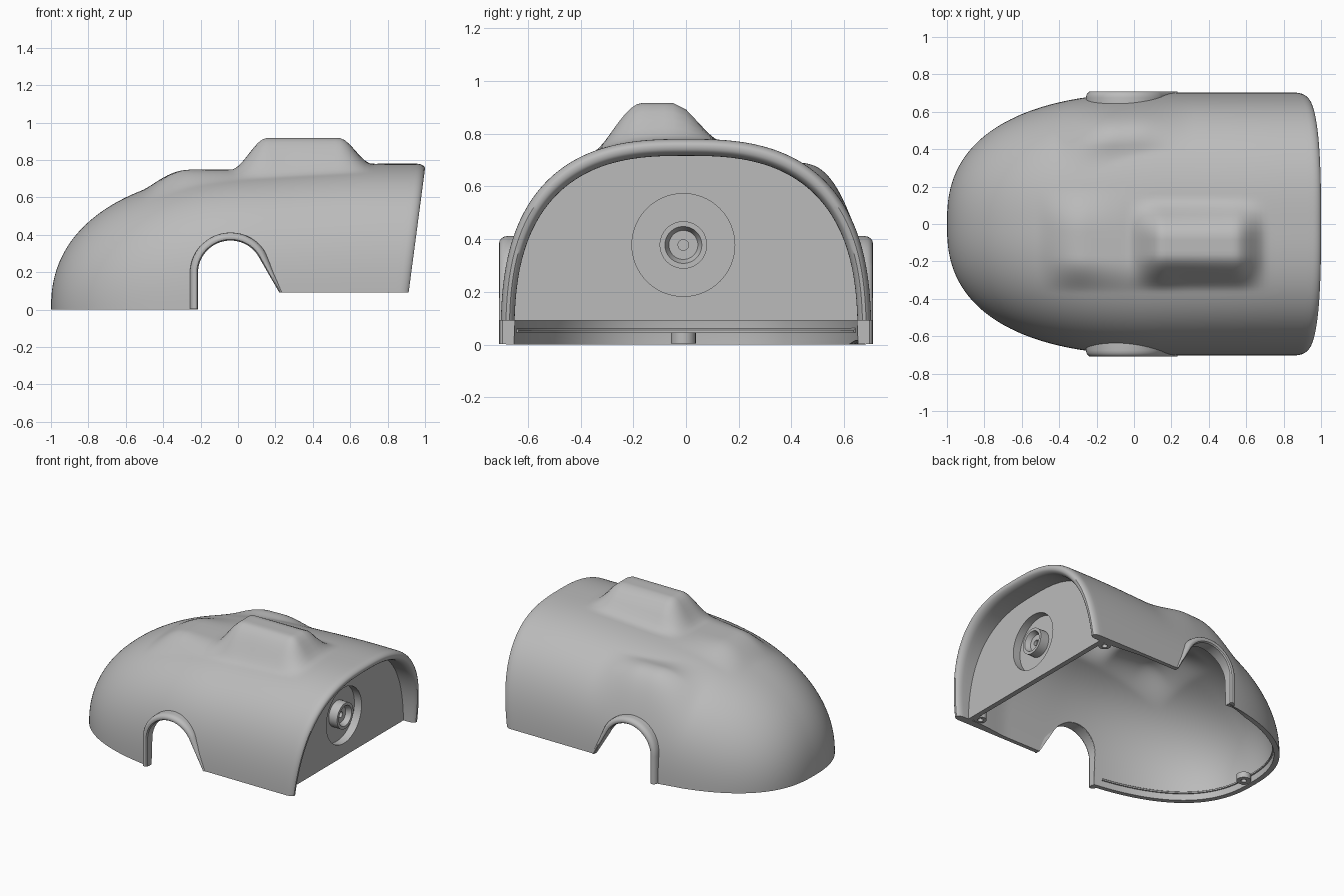
import bpy, bmesh, math
from mathutils import Matrix

cube = bpy.data.objects.get("Cube")
if cube:
    bpy.data.objects.remove(cube, do_unlink=True)

grey = bpy.data.materials.new("plain grey")
grey.use_nodes = True
grey.diffuse_color = (0.5, 0.5, 0.5, 1)
grey.node_tree.nodes["Principled BSDF"].inputs["Base Color"].default_value = (0.5, 0.5, 0.5, 1)

SILL = 0.092
PANEL_X = 0.83


def finish(name, bm):
    """Turn a bmesh into a smooth shaded object."""
    bmesh.ops.remove_doubles(bm, verts=bm.verts, dist=1e-5)
    bmesh.ops.recalc_face_normals(bm, faces=bm.faces)
    mesh = bpy.data.meshes.new(name)
    bm.to_mesh(mesh)
    bm.free()
    mesh.materials.append(grey)
    obj = bpy.data.objects.new(name, mesh)
    bpy.context.collection.objects.link(obj)
    smooth(obj)
    return obj


def smooth(obj):
    bpy.ops.object.select_all(action='DESELECT')
    obj.select_set(True)
    bpy.context.view_layer.objects.active = obj
    bpy.ops.object.shade_smooth_by_angle(angle=math.radians(35))


def carve(obj, cutter):
    """Subtract the cutter from the object and remove it."""
    cutter.hide_render = True
    cut = obj.modifiers.new("cut", 'BOOLEAN')
    cut.operation = 'DIFFERENCE'
    cut.solver = 'EXACT'
    cut.object = cutter
    bpy.context.view_layer.objects.active = obj
    bpy.ops.object.modifier_apply(modifier=cut.name)
    bpy.data.objects.remove(cutter, do_unlink=True)
    smooth(obj)


def loft(name, sections):
    """Join closed cross-sections and cap both ends."""
    bm = bmesh.new()
    rows = [[bm.verts.new(p) for p in s] for s in sections]
    n = len(rows[0])
    for a, b in zip(rows, rows[1:]):
        for i in range(n):
            bm.faces.new((a[i], a[(i + 1) % n], b[(i + 1) % n], b[i]))
    bm.faces.new(rows[0])
    bm.faces.new(rows[-1])
    return finish(name, bm)


def lathe(name, profile, matrix, steps=64):
    """Spin a (radius, height) outline about z, then place it."""
    bm = bmesh.new()
    vs = [bm.verts.new((r, 0, h)) for r, h in profile]
    es = [bm.edges.new((a, b)) for a, b in zip(vs, vs[1:] + vs[:1])]
    bmesh.ops.spin(bm, geom=vs + es, cent=(0, 0, 0), axis=(0, 0, 1),
                   angle=math.tau, steps=steps, use_merge=True)
    bmesh.ops.transform(bm, matrix=matrix, verts=bm.verts)
    return finish(name, bm)


def ramp(a, b, v):
    t = min(1, max(0, (v - a) / (b - a)))
    return t * t * (3 - 2 * t)


def section(x):
    """Half width, height and squareness of the body at x."""
    t = max(0, (0.2 - x) / 1.2)
    wide = 0.703 * max(0, 1 - t ** 2.5) ** 0.4
    high = (0.745 + 0.035 * ramp(-0.1, 0.8, x)) * max(0, 1 - t ** 2.3) ** 0.435
    return wide, high, 2.2 + 0.5 * ramp(-1, 0.1, x)


def wall(x):
    return 0.035 + 0.028 * ramp(0.5, 0.82, x)


def half_width(x, z):
    w, h, n = section(x)
    return w * max(0, 1 - (z / h) ** n) ** (1 / n)


# Raised areas: x ramps up and down, y ramps up and down, target height
BUMPS = [(-0.52, -0.25, 0.3, 0.15, -0.37, -0.18, 0.2, -0.02, 0.748),
         (-0.42, -0.1, 0.32, 0.0, 0.24, 0.44, 0.68, 0.42, 0.69),
         (-0.04, 0.155, 0.72, 0.54, -0.36, -0.165, 0.14, -0.05, 0.917)]


def ring(x, f, n=112):
    """One arch-shaped cross-section, inset by f wall thicknesses."""
    w, h, e = section(x)
    inset = f * wall(x)
    w *= 1 - 0.82 * inset / 0.7
    h *= 1 - inset / 0.77
    pts = []
    for i in range(n + 1):
        a = math.pi * i / n
        c, s = math.cos(a), max(0, math.sin(a))
        y = math.copysign(abs(c) ** (2 / e), c) * w
        z = 0 if i in (0, n) else s ** (2 / e) * h
        px = x + inset * (1 - x) / 2
        px += 0.132 * (z - 0.78) * ramp(0.2, 1, x)
        for x0, x1, x2, x3, y0, y1, y2, y3, top in BUMPS:
            m = ramp(x0, x1, px) * ramp(-x2, -x3, -px) * ramp(y0, y1, y) * ramp(-y2, -y3, -y)
            z += max(0, top - inset - z) * m
        pts.append((px, y, z))
    return pts


# Hollow body shell with a rounded rear rim
COUNT = 110
xs = [-1 + 1.955 * (i / COUNT) ** 1.6 for i in range(COUNT + 1)]
stations = [(x, 0) for x in xs]
for i in range(1, 12):
    a = math.pi * i / 12
    if i != 6:
        stations.append((0.955 + 0.05 * math.sin(a), (1 - math.cos(a)) / 2))
stations += [(x, 1) for x in reversed(xs)]
bm = bmesh.new()
rows = [[bm.verts.new(p) for p in ring(*s)] for s in stations]
for a, b in zip(rows, rows[1:]):
    for i in range(len(a) - 1):
        bm.faces.new((a[i], a[i + 1], b[i + 1], b[i]))
N = len(rows)
for k in range(N // 2 - 1):
    for e in (0, -1):
        bm.faces.new((rows[k][e], rows[k + 1][e], rows[N - 2 - k][e], rows[N - 1 - k][e]))
bmesh.ops.dissolve_degenerate(bm, edges=bm.edges, dist=1e-6)
body = finish("body_shell", bm)


def arch(radius, end_x):
    """Wheel opening outline: straight leg, arc, sloped leg."""
    pts = [(-0.04 - radius, 0.003)]
    for i in range(31):
        a = math.radians(180 - 150 * i / 30)
        pts.append((-0.04 + radius * math.cos(a), 0.195 + radius * math.sin(a)))
    return pts + [(end_x, SILL)]


# Cut the wheel openings and the raised rear sill
opening = [(-0.215, -0.2)] + arch(0.175, 0.22)[1:] + [(1.3, SILL), (1.3, -0.2)]
carve(body, loft("opening_cutter", [[(x, y, z) for x, z in opening] for y in (-1, 1)]))

# Flared lips around the wheel openings
for side, label in ((1, "back"), (-1, "front")):
    sections = []
    for (xi, zi), (xo, zo) in zip(arch(0.174, 0.22), arch(0.217, 0.24)):
        yi, yo = half_width(xi, zi) - 0.03, half_width(xo, zo) - 0.02
        outline = [(0, yi), (0, 0.697), (0.15, 0.706), (0.35, 0.709), (0.6, 0.707),
                   (0.8, 0.7), (0.94, 0.69), (1, 0.675), (1, yo)]
        sections.append([(xi + (xo - xi) * t, side * y, zi + (zo - zi) * t) for t, y in outline])
    loft(label + "_wheel_lip", sections)

# Narrow ledge inside the lower nose edge
for side, label in ((1, "back"), (-1, "front")):
    sections = []
    for x in [v for v in xs if v < -0.28]:
        a, b = ring(x, 0.9, 2)[0], ring(x, 1.3, 2)[0]
        sections.append([(p[0], side * p[1], z) for p, z in ((a, 0.045), (b, 0.045), (b, 0.055), (a, 0.065))])
    loft(label + "_nose_ledge", sections)

# Upright rear bulkhead with a round opening
outline = [(y, max(z, SILL)) for x, y, z in ring(0.9, 0.95) if z > SILL - 0.03]
panel = loft("rear_panel", [[(x, y, z) for y, z in outline] for x in (PANEL_X, PANEL_X - 0.035)])
place = Matrix.Translation((PANEL_X, -0.01, 0.378)) @ Matrix.Rotation(math.pi / 2, 4, 'Y')
bm = bmesh.new()
bmesh.ops.create_cone(bm, cap_ends=True, segments=64, radius1=0.195, radius2=0.195, depth=0.3, matrix=place)
carve(panel, finish("panel_cutter", bm))

# Recessed cup with a hollow hub
lathe("panel_hub", [(0.195, -0.01), (0.195, -0.055), (0.09, -0.055), (0.09, 0.01), (0.07, 0.01),
                    (0.055, -0.025), (0.02, -0.025), (0.02, -0.045), (0, -0.045), (0, -0.07),
                    (0.21, -0.07), (0.21, -0.01)], place)

# Screw bosses at the nose and both rear corners
for label, spot, r, h in (("nose", (-0.92, -0.01, 0.004), 0.047, 0.041),
                          ("rear_back", (0.76, 0.615, SILL + 0.002), 0.04, 0.05),
                          ("rear_front", (0.76, -0.615, SILL + 0.002), 0.04, 0.05)):
    lathe(label + "_screw_boss", [(0.018, 0), (r, 0), (r, h), (0.018, h)], Matrix.Translation(spot), 32)
